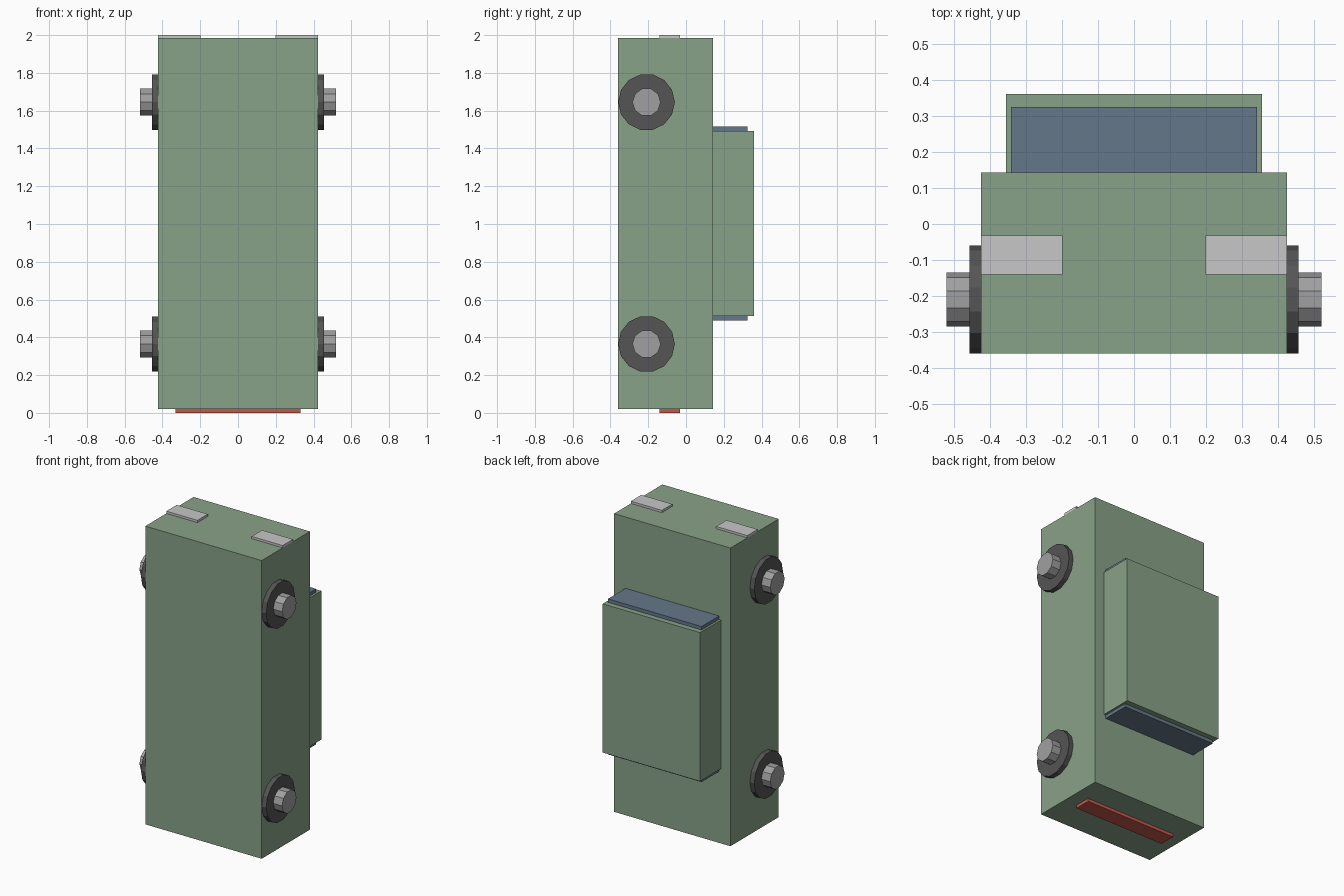
import bpy, bmesh, math
from mathutils import Matrix

if "Cube" in bpy.data.objects:
    bpy.data.objects.remove(bpy.data.objects["Cube"])


def material(name, rgb):
    m = bpy.data.materials.new(name)
    m.diffuse_color = (*rgb, 1)
    m.use_nodes = True
    m.node_tree.nodes["Principled BSDF"].inputs["Base Color"].default_value = m.diffuse_color
    return m


green = material("sage green", (0.25, 0.36, 0.25))
glass = material("slate blue", (0.13, 0.185, 0.25))
tyre = material("dark grey", (0.09, 0.09, 0.09))
metal = material("mid grey", (0.35, 0.35, 0.35))
lamp = material("light grey", (0.58, 0.57, 0.57))
red = material("tail red", (0.55, 0.10, 0.07))


def finish(name, bm, mat):
    mesh = bpy.data.meshes.new(name)
    bm.to_mesh(mesh)
    bm.free()
    mesh.materials.append(mat)
    bpy.context.collection.objects.link(bpy.data.objects.new(name, mesh))


def box(name, x, y, z, mat):
    bm = bmesh.new()
    bmesh.ops.create_cube(bm, size=1)
    for v in bm.verts:
        v.co = [(r[0] + r[1]) / 2 + c * (r[1] - r[0]) for r, c in zip((x, y, z), v.co)]
    finish(name, bm, mat)


def disc(name, sides, radius, x0, x1, y, z, mat):
    # cylinder along x with a corner pointing along y
    bm = bmesh.new()
    ring = [bm.verts.new((x0, y + radius * math.cos(2 * math.pi * i / sides),
                          z + radius * math.sin(2 * math.pi * i / sides))) for i in range(sides)]
    base = bm.faces.new(ring)
    top = bmesh.ops.extrude_face_region(bm, geom=[base], use_keep_orig=True)
    verts = [g for g in top["geom"] if isinstance(g, bmesh.types.BMVert)]
    bmesh.ops.translate(bm, verts=verts, vec=(x1 - x0, 0, 0))
    bmesh.ops.recalc_face_normals(bm, faces=bm.faces)
    finish(name, bm, mat)


# body and cabin
box("body", (-.424, .424), (-.359, .143), (.02, 1.985), green)
box("cabin", (-.355, .355), (.143, .36), (.512, 1.492), green)

# windscreen and rear window
box("windscreen", (-.341, .341), (.143, .325), (1.492, 1.515), glass)
box("rear_window", (-.341, .341), (.143, .325), (.49, .512), glass)

# tail light bar
box("tail_light", (-.331, .331), (-.14, -.032), (0, .02), red)

# headlights, wheels and hubs on both sides
for s, side in ((-1, "left"), (1, "right")):
    box("headlight_" + side, sorted((s * .198, s * .424)), (-.14, -.032), (1.985, 2), lamp)
    for z, end in ((1.645, "front"), (.365, "rear")):
        disc(f"wheel_{end}_{side}", 14, .15, s * .40, s * .456, -.209, z, tyre)
        disc(f"hub_{end}_{side}", 10, .075, s * .43, s * .52, -.209, z, metal)
